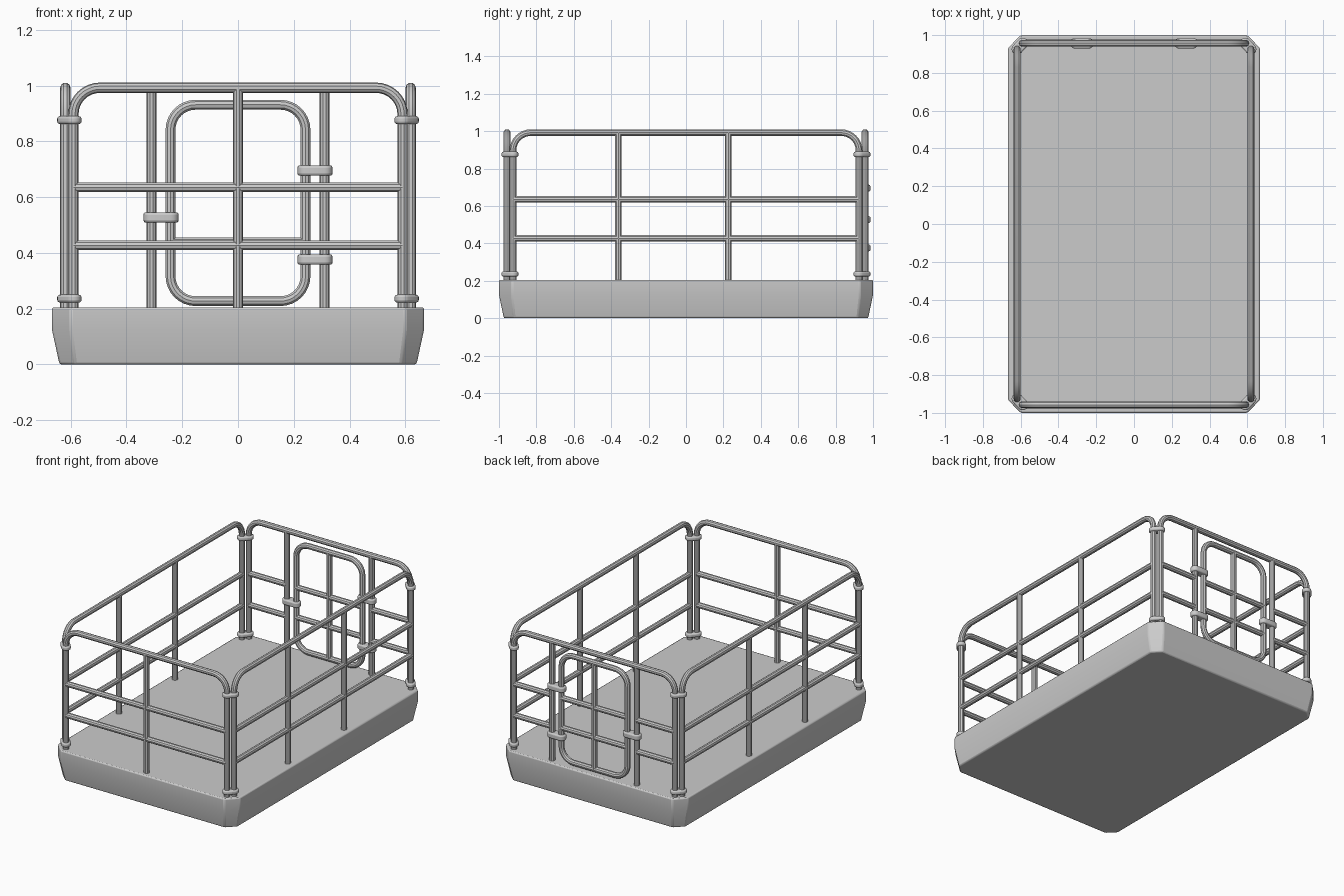
import bpy, bmesh
from math import sin, cos, pi, atan2
from mathutils import Vector

if "Cube" in bpy.data.objects:
    bpy.data.objects.remove(bpy.data.objects["Cube"])

R = 0.0185                       # tube radius
LEG_X, LEG_Y = 0.59, 0.925       # leg offsets of end and side panels
END_Y, SIDE_X = 0.957, 0.619     # planes of end and side panels
FLOOR, TOP = 0.205, 0.992
RAILS = (0.635, 0.427)


def arc(cx, cz, r, a0, a1, n=8):
    return [(cx + r * cos(a0 + (a1 - a0) * i / n), cz + r * sin(a0 + (a1 - a0) * i / n))
            for i in range(n + 1)]


def hoop(w0, w1, r=0.095):
    """Inverted U with rounded shoulders."""
    return ([(w1, FLOOR - 0.01)] + arc(w1 - r, TOP - r, r, 0, pi / 2)
            + arc(w0 + r, TOP - r, r, pi / 2, pi) + [(w0, FLOOR - 0.01)])


def tubes(name, paths, place):
    """Paths are (2D points, closed); place maps them to 3D."""
    cu = bpy.data.curves.new(name, 'CURVE')
    cu.dimensions = '3D'
    cu.bevel_depth = R
    cu.bevel_resolution = 3
    cu.use_fill_caps = True
    for pts, closed in paths:
        sp = cu.splines.new('POLY')
        sp.points.add(len(pts) - 1)
        for p, q in zip(sp.points, pts):
            p.co = (*place(*q), 1)
        sp.use_cyclic_u = closed
        sp.use_smooth = True
    ob = bpy.data.objects.new(name, cu)
    bpy.context.collection.objects.link(ob)
    bpy.context.view_layer.objects.active = ob
    for o in bpy.context.selected_objects:
        o.select_set(False)
    ob.select_set(True)
    bpy.ops.object.convert(target='MESH')
    bpy.ops.object.shade_smooth_by_angle()


def finish(name, bm, bevel, segments):
    bmesh.ops.recalc_face_normals(bm, faces=bm.faces)
    me = bpy.data.meshes.new(name)
    bm.to_mesh(me)
    bm.free()
    ob = bpy.data.objects.new(name, me)
    bpy.context.collection.objects.link(ob)
    mod = ob.modifiers.new('bevel', 'BEVEL')
    mod.width, mod.segments = bevel, segments
    mod.limit_method, mod.angle_limit = 'ANGLE', 0.7
    for o in bpy.context.selected_objects:
        o.select_set(False)
    bpy.context.view_layer.objects.active = ob
    ob.select_set(True)
    bpy.ops.object.shade_smooth_by_angle()


def loft(rings):
    bm = bmesh.new()
    vs = [[bm.verts.new(p) for p in ring] for ring in rings]
    n = len(vs[0])
    for a, b in zip(vs, vs[1:]):
        for i in range(n):
            bm.faces.new((a[i], a[(i + 1) % n], b[(i + 1) % n], b[i]))
    bm.faces.new(vs[0])
    bm.faces.new(vs[-1])
    return bm


def clamp(name, a, b, z, h, r):
    """Stadium-shaped strap around two upright tubes at a and b."""
    a, b = Vector(a), Vector(b)
    t = atan2(b.y - a.y, b.x - a.x)
    out = arc(b.x, b.y, r, t - pi / 2, t + pi / 2) + arc(a.x, a.y, r, t + pi / 2, t + 3 * pi / 2)
    finish(name, loft([[(x, y, zz) for x, y in out] for zz in (z - h / 2, z + h / 2)]), 0.009, 3)


# Chamfered platform, tapering inward towards the bottom
def octagon(x, y, cx, cy, z):
    return [(x, -cy, z), (x, cy, z), (cx, y, z), (-cx, y, z),
            (-x, cy, z), (-x, -cy, z), (-cx, -y, z), (cx, -y, z)]


finish('platform', loft([octagon(0.64, 0.974, 0.585, 0.919, 0),
                         octagon(0.667, 1.0, 0.6, 0.931, 0.125),
                         octagon(0.667, 1.0, 0.6, 0.931, FLOOR)]), 0.008, 2)

# Side guard panels
for side, s in (('right', 1), ('left', -1)):
    paths = [(hoop(-LEG_Y, LEG_Y), False)]
    paths += [([(-LEG_Y, z), (LEG_Y, z)], False) for z in RAILS]
    paths += [([(y, FLOOR - 0.01), (y, TOP)], False) for y in (-0.362, 0.226)]
    tubes(side + '_guard', paths, lambda u, z: (s * SIDE_X, u, z))

# Front guard panel
paths = [(hoop(-LEG_X, LEG_X), False), ([(0, FLOOR - 0.01), (0, TOP)], False)]
paths += [([(-LEG_X, z), (LEG_X, z)], False) for z in RAILS]
tubes('front_guard', paths, lambda u, z: (u, -END_Y, z))

# Back guard panel with a gate opening
POST, GATE = 0.31, 0.242
paths = [(hoop(-LEG_X, LEG_X), False)]
for s in (1, -1):
    paths.append(([(s * POST, FLOOR - 0.01), (s * POST, TOP)], False))
    paths += [([(s * POST, z), (s * LEG_X, z)], False) for z in RAILS]
tubes('back_guard', paths, lambda u, z: (u, END_Y, z))

# Gate: rounded frame, centre post and two rails
r, z0, z1 = 0.09, 0.227, 0.931
frame = []
for k, (cx, cz) in enumerate(((GATE - r, z1 - r), (r - GATE, z1 - r),
                              (r - GATE, z0 + r), (GATE - r, z0 + r))):
    frame += arc(cx, cz, r, k * pi / 2, (k + 1) * pi / 2)
paths = [(frame, True), ([(0, z0), (0, z1)], False)]
paths += [([(-GATE, z), (GATE, z)], False) for z in (0.635, 0.437)]
tubes('gate', paths, lambda u, z: (u, END_Y, z))

# Gate hinges and latch
for name, s, z in (('upper_hinge', 1, 0.695), ('lower_hinge', 1, 0.376), ('gate_latch', -1, 0.527)):
    clamp(name, (s * GATE, END_Y), (s * POST, END_Y), z, 0.037, 0.029)

# Corner clamps joining neighbouring panels
for sx in (1, -1):
    for sy in (1, -1):
        for z in (0.876, 0.236):
            clamp('corner_clamp', (sx * SIDE_X, sy * LEG_Y), (sx * LEG_X, sy * END_Y), z, 0.028, 0.029)
